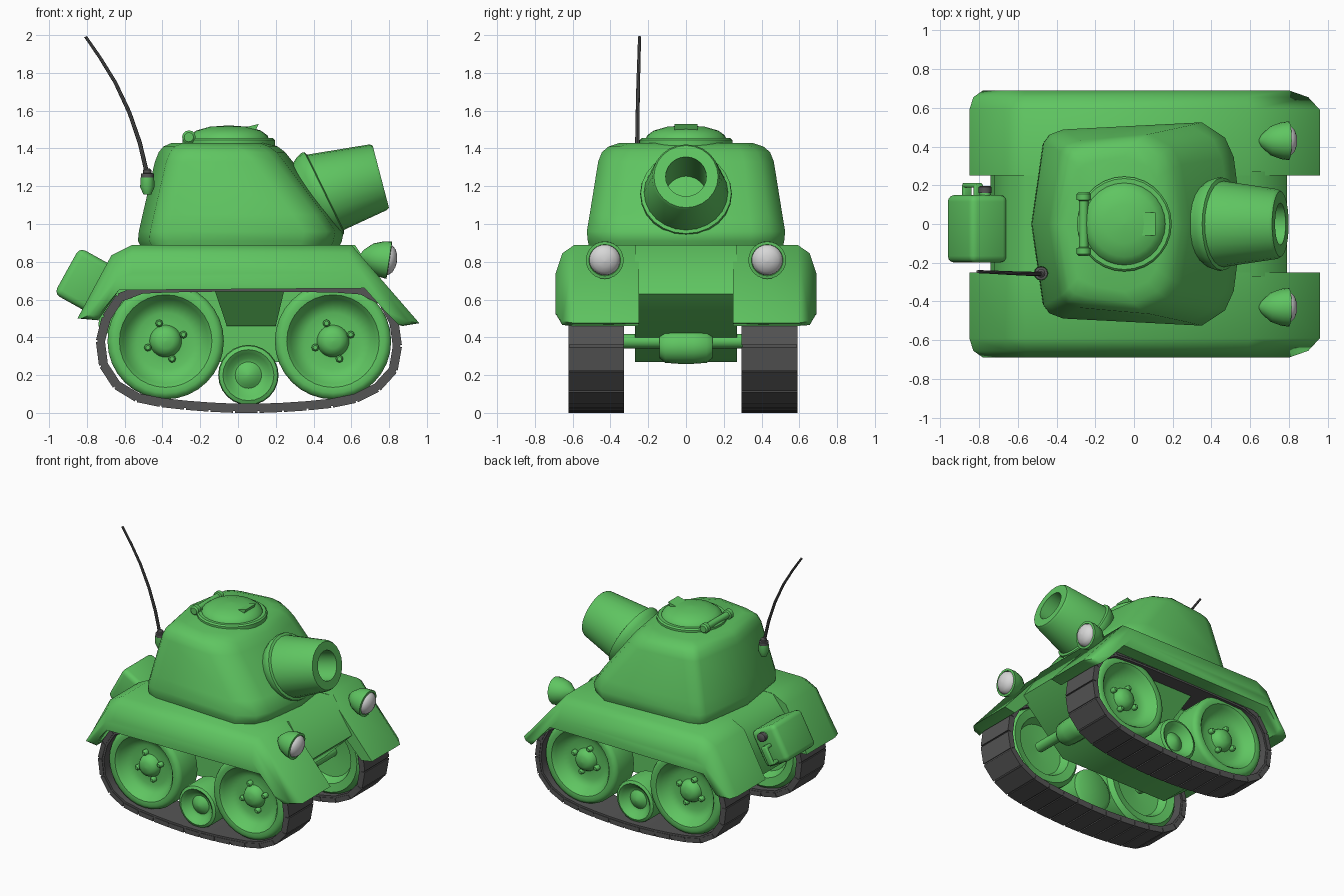
import bpy, bmesh, math
from mathutils import Vector as V

if "Cube" in bpy.data.objects:
    bpy.data.objects.remove(bpy.data.objects["Cube"])


def material(name, rgb):
    m = bpy.data.materials.new(name)
    m.diffuse_color = (*rgb, 1)
    m.use_nodes = True
    m.node_tree.nodes["Principled BSDF"].inputs["Base Color"].default_value = m.diffuse_color
    return m


GREEN = material("body green", (0.115, 0.56, 0.12))
DARK = material("dark grey", (0.09, 0.09, 0.09))
LENS = material("lamp grey", (0.68, 0.68, 0.68))
BORE = material("bore grey", (0.3, 0.3, 0.3))


def add_loft(bm, rings, closed=False):
    rows = [[bm.verts.new(p) for p in r] for r in rings]
    n = len(rows[0])
    for a, b in zip(rows, rows[1:] + (rows[:1] if closed else [])):
        for i in range(n):
            bm.faces.new((a[i], a[(i + 1) % n], b[(i + 1) % n], b[i]))
    if not closed:
        bm.faces.new(rows[0])
        bm.faces.new(rows[-1])


def finish(bm, name, mat):
    bmesh.ops.remove_doubles(bm, verts=bm.verts, dist=1e-5)
    bmesh.ops.recalc_face_normals(bm, faces=bm.faces)
    me = bpy.data.meshes.new(name)
    bm.to_mesh(me)
    bm.free()
    me.materials.append(mat)
    ob = bpy.data.objects.new(name, me)
    bpy.context.collection.objects.link(ob)
    return ob


def loft(name, rings, mat):
    bm = bmesh.new()
    add_loft(bm, rings)
    return finish(bm, name, mat)


def circle(c, d, r, n=24):
    q = V(d).to_track_quat('Z', 'Y')
    r = max(r, 0.002)
    return [V(c) + q @ V((r * math.cos(t), r * math.sin(t), 0))
            for t in (2 * math.pi * i / n for i in range(n))]


def lathe(name, prof, c, d, mat, n=24):
    """prof: (radius, distance along d) pairs"""
    d = V(d).normalized()
    return loft(name, [circle(V(c) + d * h, d, r, n) for r, h in prof], mat)


def box(name, c, size, mat, bevel=0.02, ry=0.0):
    bm = bmesh.new()
    bmesh.ops.create_cube(bm, size=1)
    bmesh.ops.scale(bm, vec=size, verts=bm.verts)
    bmesh.ops.bevel(bm, geom=bm.edges[:], offset=bevel, segments=3, profile=0.5, affect='EDGES')
    ob = finish(bm, name, mat)
    ob.location, ob.rotation_euler = c, (0, ry, 0)
    return ob


# Hull between the tracks
hull = [(-0.56, .888), (.62, .888), (.79, .63), (.42, .27), (-.5, .27), (-.74, .46), (-.72, .62), (-.67, .75)]
loft("hull", [[(x, y, z) for x, z in hull] for y in (-.27, .27)], GREEN)

# Fenders: full profile inside, shrinking towards the outer skirt
full = [(-.85, .5), (-.67, .835), (-.56, .89), (.6, .89), (.96, .475), (.87, .46), (.67, .66), (-.63, .65), (-.74, .49)]
mid = [(-.83, .5), (-.65, .80), (-.56, .845), (.585, .845), (.90, .485), (.85, .465), (.67, .66), (-.63, .65), (-.74, .49)]
skirt = [(-.78, .52), (-.64, .71), (-.56, .74), (.6, .74), (.80, .53), (.79, .525), (.67, .66), (-.63, .65), (-.735, .52)]

# Track path, sampled by a closed Catmull-Rom curve
ctrl = [V(p) for p in [(-.73, .38), (-.70, .22), (-.58, .10), (-.38, .05), (.05, .022), (.5, .05), (.7, .11), (.82, .22),
                       (.845, .38), (.81, .52), (.70, .64), (.4, .665), (-.3, .665), (-.58, .64), (-.69, .52)]]
fine = []
for i in range(len(ctrl)):
    p0, p1, p2, p3 = (ctrl[(i + k) % len(ctrl)] for k in (-1, 0, 1, 2))
    for k in range(12):
        t = k / 12
        fine.append(.5 * (2 * p1 + (p2 - p0) * t + (2 * p0 - 5 * p1 + 4 * p2 - p3) * t * t
                          + (3 * p1 - p0 - 3 * p2 + p3) * t ** 3))
lens = [0]
for a, b in zip(fine, fine[1:] + fine[:1]):
    lens.append(lens[-1] + (b - a).length)
LINKS, path, j = 30, [], 0
for i in range(LINKS):
    s = lens[-1] * i / LINKS
    while lens[j + 1] < s:
        j += 1
    path.append(fine[j].lerp(fine[(j + 1) % len(fine)], (s - lens[j]) / (lens[j + 1] - lens[j])))


def section(p, n, y, w, lo, hi):
    a, b = p + n * lo, p + n * hi
    return [(a.x, y - w, a.y), (a.x, y + w, a.y), (b.x, y + w, b.y), (b.x, y - w, b.y)]


WHEEL = [(0, .10), (.04, .095), (.068, .08), (.08, .055), (.085, .04), (.15, .035), (.2, .055), (.225, .095), (.245, .118),
         (.275, .122), (.298, .11), (.308, .09), (.308, -.09), (.28, -.122), (.22, -.11), (.19, -.05), (0, -.03)]
SMALL = [(0, .085), (.03, .08), (.055, .065), (.07, .055), (.09, .06), (.115, .09), (.135, .105), (.155, .095), (.16, .08),
         (.16, -.09), (.13, -.11), (0, -.11)]

for s, side in ((1, "left"), (-1, "right")):
    loft(side + "_fender", [[(x, s * y, z) for x, z in pr]
                            for y, pr in ((.25, full), (.59, full), (.655, mid), (.69, skirt))], GREEN)
    cy = s * .458 - .016
    # Track belt and link plates
    bm = bmesh.new()
    norms = []
    for i in range(LINKS):
        t = (path[(i + 1) % LINKS] - path[i - 1]).normalized()
        norms.append(V((t.y, -t.x)))
    add_loft(bm, [section(p, n, cy, .143, -.026, .014) for p, n in zip(path, norms)], closed=True)
    for i in range(LINKS):
        k = (i + 1) % LINKS
        ends = [(path[i].lerp(path[k], f), norms[i].lerp(norms[k], f)) for f in (.04, .96)]
        add_loft(bm, [section(p, n, cy, .147, -.012, .023) for p, n in ends])
    finish(bm, side + "_track", DARK)
    # Road wheels with hub bolts
    for x, end in ((-.383, "rear"), (.503, "front")):
        lathe(f"{side}_{end}_wheel", WHEEL, (x, cy, .38), (0, s, 0), GREEN, 32)
        for k in range(4):
            a = math.radians(20 + 90 * k)
            lathe(f"{side}_{end}_bolt", [(.02, 0), (.02, .03), (.012, .04)],
                  (x + .1 * math.cos(a), cy + s * .035, .38 + .1 * math.sin(a)), (0, s, 0), GREEN, 8)
    lathe(side + "_small_wheel", SMALL, (.055, cy, .2), (0, s, 0), GREEN)
    # Slanted bracket under the fender
    loft(side + "_bracket", [[(-.13, s * .24, .67), (.25, s * .24, .67), (.25, s * .5, .67), (-.13, s * .5, .67)],
                             [(-.06, s * .24, .46), (.2, s * .24, .46), (.2, s * .3, .46), (-.06, s * .3, .46)]], GREEN)
    # Headlight
    c, d = (.79, s * .43, .81), (.99, 0, -.15)
    lathe(side + "_headlight", [(0, -.15), (.035, -.13), (.075, -.085), (.095, -.03), (.1, .01), (.084, .012), (.08, 0)],
          c, d, GREEN)
    lathe(side + "_lens", [(.083, 0), (.078, .018), (.06, .037), (.03, .049), (0, .053)], c, d, LENS)

# Axles and gearbox
for x, z, end in ((.52, .38, "front"), (-.38, .38, "rear")):
    lathe(end + "_axle", [(.038, -.4), (.038, .4)], (x, 0, z), (0, 1, 0), GREEN, 16)
lathe("gearbox", [(.06, -.14), (.085, -.11), (.09, -.04), (.09, .04), (.085, .11), (.06, .14)],
      (.53, 0, .35), (0, 1, 0), GREEN, 16)


# Turret
def turret_ring(z, x0, x1, w):
    half = [(x0 + .06, .8 * w), (x0 + .09, .88 * w), (x0 + .16, .93 * w), (x1 - .21, w),
            (x1 - .09, .85 * w), (x1 - .045, .66 * w)]
    pts = [(x0, 0)] + half + [(x1, 0)] + [(x, -y) for x, y in reversed(half)]
    return [(x, y, z) for x, y in pts]


loft("turret", [turret_ring(*r) for r in (
    (.87, -.51, .53, .51), (.91, -.53, .55, .52), (.96, -.525, .56, .525), (1.05, -.505, .50, .51), (1.33, -.44, .29, .465),
    (1.38, -.42, .25, .445), (1.41, -.395, .21, .41), (1.43, -.35, .16, .35))], GREEN)

# Gun: mantlet collar, tapered barrel, hollow muzzle
ax = V((.967, 0, .253))
tilt = V((math.cos(math.radians(26)), 0, math.sin(math.radians(26))))
base, tip = V((.457, 0, 1.165)), V((.756, 0, 1.251))
loft("gun", [circle(base - tilt * .16, tilt, .17), circle(base - tilt * .05, tilt, .232), circle(base - tilt * .015, tilt, .243),
             circle(base, tilt, .24), circle(base + tilt * .006, tilt, .222), circle(tip - ax * .015, ax, .18),
             circle(tip, ax, .17), circle(tip, ax, .108), circle(tip - ax * .55, ax, .105)], GREEN)
lathe("bore_end", [(.104, 0), (.104, .008)], tip - ax * .549, ax, BORE)

# Hatch with hinge and handle
lathe("hatch", [(.245, -.03), (.245, .02), (.235, .03), (.212, .03), (.205, .045), (.17, .07), (.1, .09), (0, .097)],
      (-.05, 0, 1.425), (0, 0, 1), GREEN, 28)
lathe("hatch_hinge", [(.025, -.165), (.036, -.155), (.036, -.125), (.024, -.12), (.024, .12), (.036, .125), (.036, .155),
                      (.025, .165)], (-.26, 0, 1.46), (0, 1, 0), GREEN, 12)
loft("hatch_handle", [[(.03, y, 1.49), (.04, y, 1.512), (.11, y, 1.53), (.09, y, 1.49)] for y in (-.06, .06)], GREEN)

# Antenna mount and whip
lathe("antenna_mount", [(.02, -.09), (.038, -.05), (.036, 0)], (-.48, -.255, 1.245), (0, 0, 1), GREEN, 12)
lathe("antenna_collar", [(.034, 0), (.034, .022), (.022, .024), (.022, .04), (.01, .05)], (-.48, -.255, 1.245), (0, 0, 1), DARK, 12)
whip = [(-.48, -.258, 1.26), (-.52, -.258, 1.43), (-.575, -.256, 1.59), (-.65, -.253, 1.75), (-.73, -.249, 1.88),
        (-.807, -.246, 1.992)]
loft("antenna_whip", [circle(p, (-.4, 0, .9), .012 - .0008 * i, 8) for i, p in enumerate(whip)], DARK)

# Fuel can on the rear plate, with spout cap and handle
th = math.radians(29)
u = V((math.sin(th), 0, math.cos(th)))
can = V((-.81, -.025, .70))
box("fuel_can", can, (.22, .35, .28), GREEN, .035, th)
lathe("can_neck", [(.03, 0), (.026, .03)], can + u * .085 + V((0, .17, 0)), (0, 1, 0), GREEN, 12)
lathe("can_cap", [(.034, 0), (.034, .03), (.026, .036)], can + u * .085 + V((0, .185, 0)), (0, 1, 0), DARK, 12)
box("can_handle", can - u * .05 + V((0, .225, 0)), (.05, .025, .14), GREEN, .01, th)
for k in (-.11, .01):
    box("can_handle_post", can + u * k + V((0, .195, 0)), (.05, .07, .025), GREEN, .008, th)

# Smooth shading with sharp edges kept; softer on the body shells
for soft in (False, True):
    for ob in bpy.data.objects:
        ob.select_set(ob.name.endswith(("hull", "fender", "turret")) == soft)
    bpy.context.view_layer.objects.active = bpy.context.selected_objects[0]
    bpy.ops.object.shade_smooth_by_angle(angle=math.radians(58 if soft else 38))
